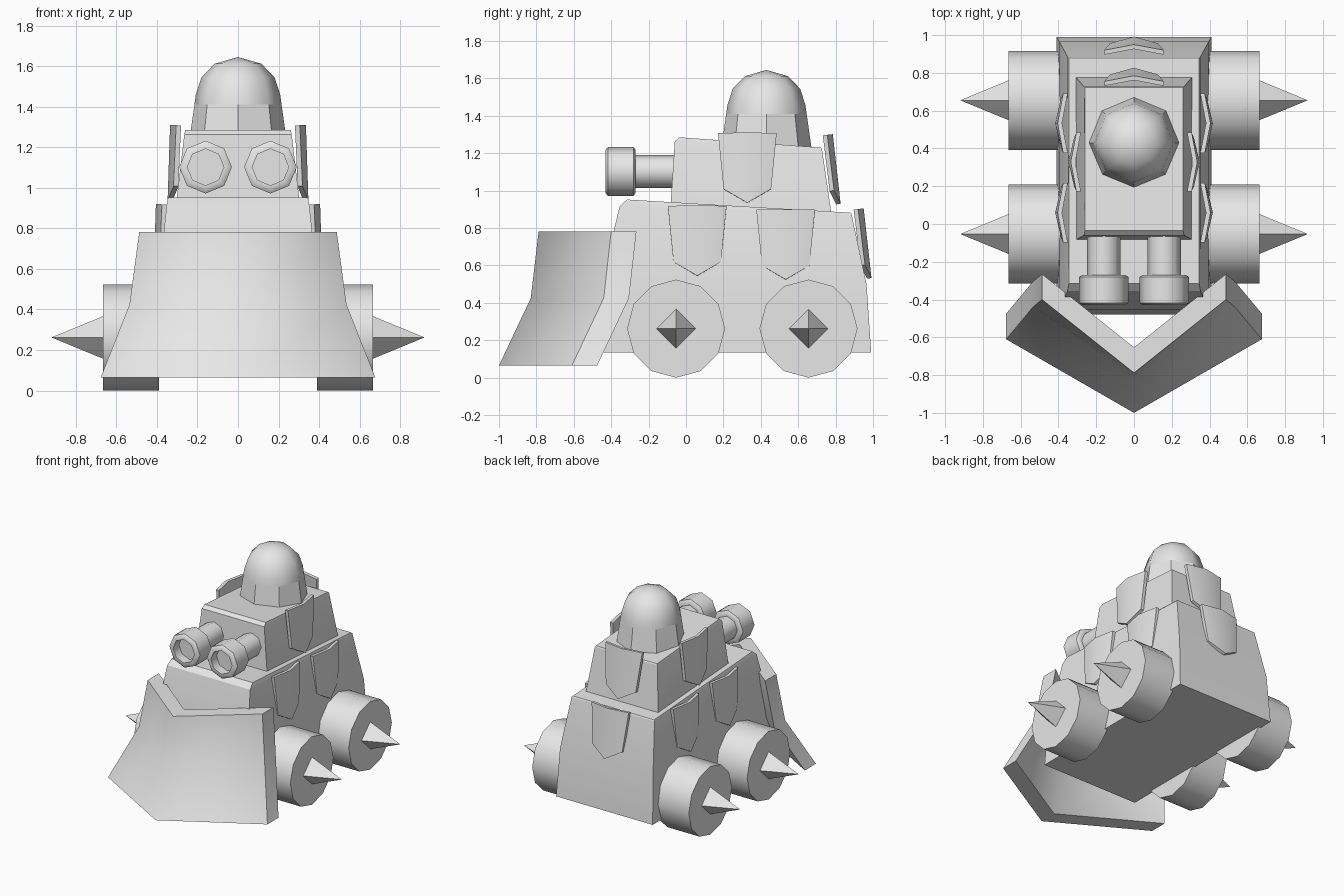
import bpy, bmesh, math
from mathutils import Matrix, Vector

if "Cube" in bpy.data.objects:
    bpy.data.objects.remove(bpy.data.objects["Cube"])

grey = bpy.data.materials.new("plain_grey")
grey.diffuse_color = (0.8, 0.8, 0.8, 1)
grey.use_nodes = True
grey.node_tree.nodes["Principled BSDF"].inputs["Base Color"].default_value = grey.diffuse_color


def make(name, verts, faces, angle=30, matrix=Matrix()):
    """Mesh object with outward normals, smoothed below the given angle."""
    me = bpy.data.meshes.new(name)
    me.from_pydata([matrix @ Vector(v) for v in verts], [], faces)
    bm = bmesh.new()
    bm.from_mesh(me)
    bmesh.ops.recalc_face_normals(bm, faces=bm.faces)
    bm.to_mesh(me)
    bm.free()
    me.materials.append(grey)
    ob = bpy.data.objects.new(name, me)
    bpy.context.collection.objects.link(ob)
    bpy.context.view_layer.objects.active = ob
    ob.select_set(True)
    bpy.ops.object.shade_smooth_by_angle(angle=math.radians(angle))
    ob.select_set(False)
    return ob


def bridge(rings):
    """Quads joining rings of equal size (or single points)."""
    faces = []
    for a, b in zip(rings, rings[1:]):
        n = max(len(a), len(b))
        for i in range(n):
            j = (i + 1) % n
            if len(a) == 1:
                faces.append((a[0], b[j], b[i]))
            elif len(b) == 1:
                faces.append((a[i], a[j], b[0]))
            else:
                faces.append((a[i], a[j], b[j], b[i]))
    return faces


def lathe(name, profile, n, matrix, angle=30):
    """Revolve (radius, height) points round local z."""
    verts, rings = [], []
    for r, h in profile:
        count = n if r else 1
        rings.append(list(range(len(verts), len(verts) + count)))
        verts += [(r * math.cos(math.tau * i / n), r * math.sin(math.tau * i / n), h)
                  for i in range(count)]
    return make(name, verts, bridge(rings), angle, matrix)


def hull(name, levels):
    """Tapered box from levels of (front y, front z, back y, back z, half width)."""
    verts, rings = [], []
    for yf, zf, yb, zb, w in levels:
        rings.append(list(range(len(verts), len(verts) + 4)))
        verts += [(-w, yf, zf), (w, yf, zf), (w, yb, zb), (-w, yb, zb)]
    make(name, verts, bridge(rings) + [rings[0], rings[-1]], 12)


def plate(name, loc, turn, tilt):
    """Folded shield plate hanging from its top centre, facing local +y."""
    outline = [(-.157, 0, -.03), (0, 0, 0), (.157, 0, -.03),
               (.127, -.3, -.03), (0, -.375, -.004), (-.127, -.3, -.03)]
    verts = [(u, w - t, v) for t in (0, .024) for u, v, w in outline]
    faces = [(0, 1, 4, 5), (1, 2, 3, 4), (6, 7, 10, 11), (7, 8, 9, 10)]
    faces += [(i, (i + 1) % 6, (i + 1) % 6 + 6, i + 6) for i in range(6)]
    m = (Matrix.Translation(loc) @ Matrix.Rotation(math.radians(turn), 4, 'Z')
         @ Matrix.Rotation(math.radians(tilt), 4, 'X'))
    make(name, verts, faces, 32, m)


# Stacked body
hull("lower_hull", [(-.48, .135, .99, .135, .41), (-.455, .5, .965, .5, .395),
                    (-.355, .915, .885, .875, .352), (-.315, .952, .88, .882, .345)])
hull("upper_hull", [(-.085, .88, .78, .86, .31), (-.06, 1.262, .727, 1.222, .265),
                    (-.035, 1.285, .722, 1.23, .26)])

# Turret: faceted collar and smooth dome
top = Matrix.Translation((0, .43, 0))
lathe("turret_collar", [(0, 1.2), (.245, 1.2), (.215, 1.41), (0, 1.41)], 8, top)
lathe("turret_dome", [(0, 1.4), (.215, 1.41), (.208, 1.46), (.18, 1.545),
                      (.115, 1.612), (0, 1.645)], 8, top, 60)

for s, side in ((-1, "left"), (1, "right")):
    # Guns with hollow muzzles
    lathe("gun_" + side, [(0, -.05), (.088, -.05), (.088, .27), (.115, .27), (.13, .28),
                          (.13, .418), (.115, .43), (.09, .43), (.09, .36), (0, .36)],
          8, Matrix.Translation((s * .16, 0, 1.102)) @ Matrix.Rotation(math.pi / 2, 4, 'X'), 47)
    # Wheels with hub spikes
    for end, y in (("front", -.053), ("rear", .655)):
        m = Matrix.Translation((0, y, .262)) @ Matrix.Rotation(s * math.pi / 2, 4, 'Y')
        lathe(f"wheel_{end}_{side}", [(0, .39), (.262, .39), (.262, .665), (0, .665)], 12, m, 35)
        lathe(f"spike_{end}_{side}", [(0, .65), (.107, .66), (0, .92)], 4, m)
    # Side armour
    for label, x, y, z in (("upper", .335, .328, 1.31), ("front", .405, .06, .92),
                           ("rear", .405, .533, .9)):
        plate(f"side_plate_{label}_{side}", (s * x, y, z), -s * 90, 2.5)

# Rear armour
plate("rear_plate_upper", (0, .785, 1.302), 0, 7)
plate("rear_plate_lower", (0, .95, .905), 0, 7)

# Wedge plough: rows of (half width, nose y, wing y, z), thickened along y
rows = [(.677, -1.0, -.61, .065), (.535, -.83, -.44, .425), (.487, -.788, -.4, .782)]
verts, rings = [], []
for w, nose, wing, z in rows:
    rings.append(list(range(len(verts), len(verts) + 6)))
    verts += [(-w, wing, z), (0, nose, z), (w, wing, z),
              (w, wing + .135, z), (0, nose + .135, z), (-w, wing + .135, z)]
caps = [tuple(r[i] for i in q) for r in (rings[0], rings[-1])
        for q in ((0, 1, 4, 5), (1, 2, 3, 4))]
plough = make("plough", verts, bridge(rings) + caps, 35)
# Soft fold down the nose
for e in plough.data.edges:
    a, b = (plough.data.vertices[i].co for i in e.vertices)
    if abs(a.x) + abs(b.x) < 1e-4 and abs(a.z - b.z) > .1:
        e.use_edge_sharp = False
